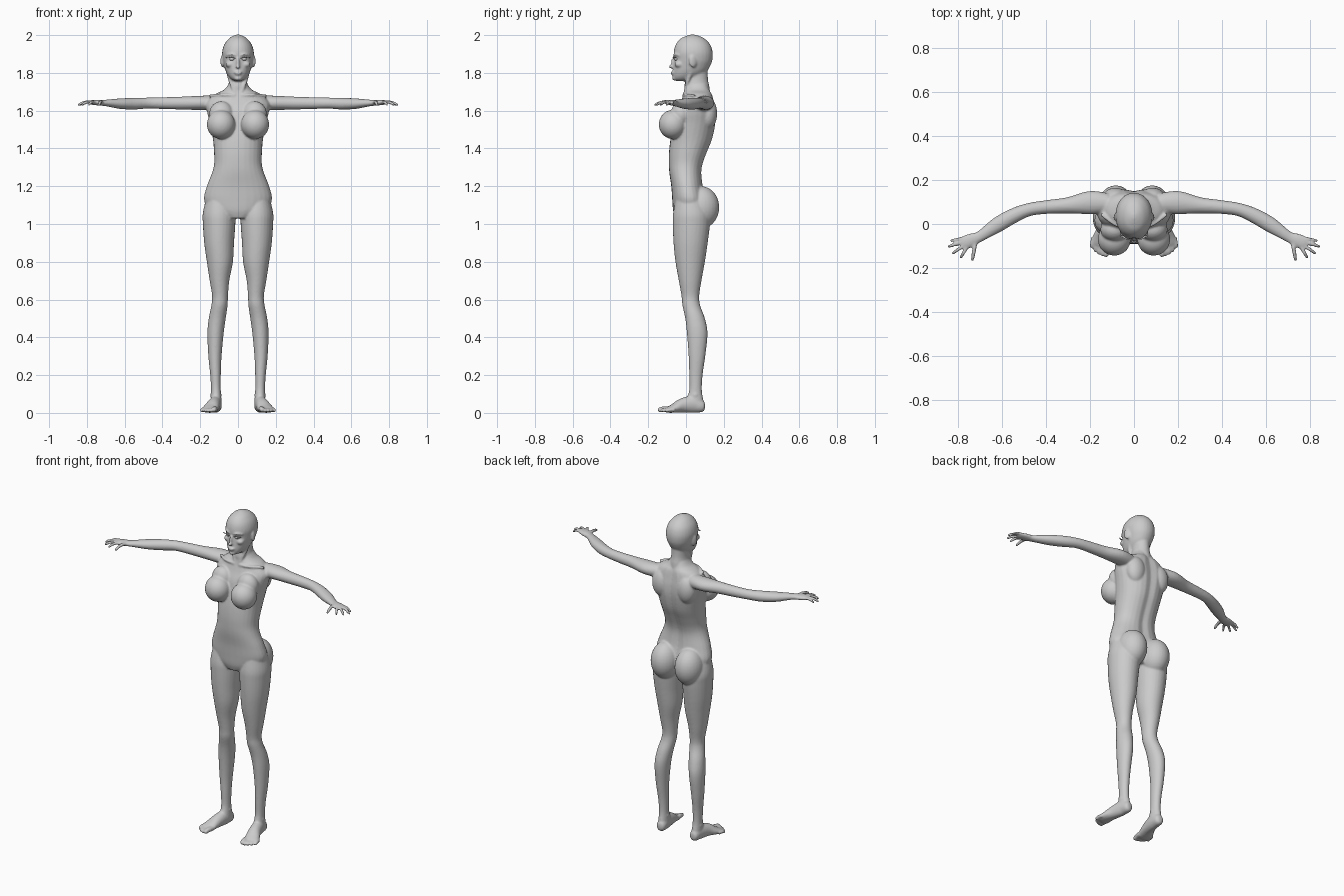
import bpy, bmesh, math
from mathutils import Vector, Matrix

N = 28
bm = bmesh.new()


def spline(rows, n=5):
    """Catmull-Rom resampling of rows of numbers."""
    out = []
    for i in range(len(rows) - 1):
        p0, p1, p2, p3 = (rows[max(0, min(len(rows) - 1, i + k))] for k in (-1, 0, 1, 2))
        for j in range(n):
            t = j / n
            out.append([0.5 * (2 * b + (c - a) * t + (2 * a - 5 * b + 4 * c - d) * t * t
                               + (3 * b - a - 3 * c + d) * t ** 3)
                        for a, b, c, d in zip(p0, p1, p2, p3)])
    out.append(list(rows[-1]))
    return out


def skin(bm, rings):
    """Join rings of points into a closed tube."""
    vs = [[bm.verts.new(p) for p in r] for r in rings]
    for a, b in zip(vs, vs[1:]):
        for i in range(len(a)):
            k = (i + 1) % len(a)
            bm.faces.new((a[i], a[k], b[k], b[i]))
    bm.faces.new(vs[0][::-1])
    bm.faces.new(vs[-1])


def sq(v, e):
    return math.copysign(abs(v) ** e, v)


def stack(rows, s=1, e=0.92, groove=0.0):
    """Level sections: z, centre x, half width, front y, back y."""
    rings = []
    for z, cx, w, yf, yb in spline(rows):
        ring = []
        for i in range(N):
            a = 2 * math.pi * i / N
            x = w * sq(math.cos(a), e)
            y = (yf + yb) / 2 + (yb - yf) / 2 * sq(math.sin(a), e)
            if math.sin(a) > 0:
                y -= groove * math.exp(-(x / 0.025) ** 2)
            ring.append(Vector((s * (cx + x), y, z)))
        rings.append(ring)
    skin(bm, rings)


def tube(rows, s=1, n=5, target=None):
    """Sections along a path: x, y, z, side radius, upward radius."""
    rows = spline(rows, n)
    pts = [Vector(r[:3]) for r in rows]
    rings = []
    for i, r in enumerate(rows):
        t = (pts[min(i + 1, len(pts) - 1)] - pts[max(i - 1, 0)]).normalized()
        side = t.cross(Vector((0, 0, 1))).normalized()
        up = side.cross(t)
        ring = []
        for k in range(N):
            a = 2 * math.pi * k / N
            p = pts[i] + side * r[3] * math.cos(a) + up * r[4] * math.sin(a)
            ring.append(Vector((s * p.x, p.y, p.z)))
        rings.append(ring)
    skin(target or bm, rings)


def ball(c, r, s=1, rot=0.0, target=None):
    m = (Matrix.Translation((s * c[0], c[1], c[2])) @ Matrix.Rotation(s * rot, 4, 'Z')
         @ Matrix.Diagonal((*r, 1)))
    bmesh.ops.create_uvsphere(target or bm, u_segments=28, v_segments=18, radius=1, matrix=m)


def digit(a, b, r, lift, s):
    """Finger or toe from a to b with a rounded end."""
    a, b = Vector(a), Vector(b)
    rows = []
    for t, k in ((0, 1.05), (0.35, 1.0), (0.65, 0.95), (0.9, 0.8), (1, 0.35)):
        p = a.lerp(b, t)
        p.z += lift * math.sin(math.pi * t)
        rows.append((*p, r * k, r * k))
    tube(rows, s)


def finish(mesh_bm, name):
    bmesh.ops.recalc_face_normals(mesh_bm, faces=mesh_bm.faces)
    me = bpy.data.meshes.new(name)
    mesh_bm.to_mesh(me)
    mesh_bm.free()
    me.shade_smooth()
    ob = bpy.data.objects.new(name, me)
    bpy.context.collection.objects.link(ob)
    return ob


# head
stack([(2.003, 0, .006, .025, .045), (1.995, 0, .028, 0, .07), (1.98, 0, .05, -.03, .1),
       (1.95, 0, .073, -.054, .128), (1.91, 0, .084, -.065, .141), (1.87, 0, .081, -.063, .14),
       (1.84, 0, .074, -.066, .13), (1.81, 0, .065, -.069, .112), (1.785, 0, .052, -.07, .085),
       (1.766, 0, .034, -.066, .05), (1.757, 0, .014, -.052, .02)], e=.96)
# neck
stack([(1.85, 0, .045, .01, .115), (1.8, 0, .046, 0, .115), (1.76, 0, .047, -.003, .117),
       (1.72, 0, .054, -.01, .125), (1.66, 0, .06, 0, .13)], e=1)
# torso
stack([(1.74, 0, .05, .005, .119), (1.71, 0, .075, -.008, .13), (1.685, 0, .125, -.014, .142),
       (1.64, 0, .168, -.03, .152), (1.59, 0, .163, -.052, .16), (1.53, 0, .148, -.065, .159),
       (1.45, 0, .133, -.082, .143), (1.38, 0, .127, -.09, .115), (1.32, 0, .126, -.091, .093),
       (1.27, 0, .138, -.088, .085), (1.2, 0, .165, -.078, .092), (1.13, 0, .18, -.073, .108),
       (1.07, 0, .15, -.068, .11), (1.03, 0, .08, -.055, .09)], groove=.012)
# nose bridge, nose tip, lips and chin
for c, r in (((0, -.068, 1.853), (.009, .012, .028)), ((0, -.078, 1.832), (.012, .014, .009)),
             ((0, -.07, 1.803), (.022, .012, .005)), ((0, -.069, 1.794), (.018, .012, .005)),
             ((0, -.06, 1.771), (.02, .013, .012))):
    ball(c, r)

for s in (1, -1):
    # brow, cheek and ear
    tube([(.012, -.062, 1.892, .006, .004), (.035, -.058, 1.899, .007, .005),
          (.06, -.038, 1.893, .005, .004)], s)
    ball((.042, -.035, 1.845), (.024, .026, .018), s)
    ball((.082, .037, 1.862), (.009, .022, .034), s, .35)
    # collar bone, neck muscle and shoulder blade
    tube([(.015, -.012, 1.682, .008, .007), (.08, -.004, 1.684, .008, .007),
          (.15, .045, 1.68, .008, .007)], s)
    tube([(.06, .04, 1.84, .012, .012), (.04, .01, 1.76, .011, .011),
          (.015, -.006, 1.69, .008, .008)], s)
    ball((.085, .115, 1.585), (.06, .05, .085), s)
    # bust and seat
    ball((.09, -.07, 1.527), (.075, .074, .077), s, .25)
    ball((.088, -.025, 1.58), (.065, .055, .07), s)
    ball((.083, .079, 1.088), (.083, .097, .112), s)
    # leg
    stack([(1.15, .1, .065, -.05, .09), (1.06, .1, .086, -.068, .125), (1.0, .1, .086, -.07, .127),
           (.9, .1, .079, -.066, .115), (.8, .096, .069, -.056, .1), (.7, .098, .052, -.038, .082),
           (.62, .095, .042, -.024, .07), (.57, .098, .043, -.019, .075),
           (.5, .11, .045, -.004, .1), (.42, .119, .043, .005, .114), (.3, .122, .035, .014, .102),
           (.2, .119, .028, .017, .088), (.12, .117, .026, .017, .084),
           (.06, .116, .029, .0, .093), (.03, .116, .027, .01, .09)], s, 1)
    ball((.117, .05, .095), (.031, .02, .017), s)
    # foot and toes
    tube([(.113, .1, .03, .01, .012), (.114, .088, .032, .026, .03), (.118, .04, .045, .032, .045),
          (.13, -.02, .039, .036, .038), (.145, -.065, .024, .043, .024),
          (.152, -.095, .016, .044, .016), (.155, -.108, .013, .036, .01)], s)
    for i in range(5):
        x = .124 + .0165 * i
        r = (.0145, .0105, .0105, .01, .01)[i]
        digit((x - .004, -.085 + .006 * i, r + .005), (x + .004, -.15 + .0025 * i * i, r - .001), r, .004, s)
    # arm and palm
    tube([(.12, .095, 1.64, .045, .04), (.2, .097, 1.641, .053, .038), (.3, .085, 1.64, .037, .034),
          (.4, .077, 1.64, .031, .031), (.48, .065, 1.64, .03, .029), (.55, .037, 1.637, .034, .031),
          (.62, -.003, 1.637, .035, .028), (.68, -.043, 1.64, .027, .02),
          (.71, -.061, 1.641, .025, .016), (.745, -.075, 1.643, .031, .015),
          (.775, -.087, 1.644, .031, .012), (.787, -.092, 1.643, .024, .008)], s)
    # fingers and thumb
    for a, b, r in (((.775, -.064), (.838, -.076), .0075), ((.778, -.08), (.85, -.105), .0085),
                    ((.772, -.095), (.83, -.137), .0085), ((.76, -.104), (.792, -.158), .0085),
                    ((.722, -.085), (.737, -.17), .0095)):
        digit((*a, 1.645), (*b, 1.628), r, .008, s)

# fuse the parts into one smooth skin
body = finish(bm, "body")
rm = body.modifiers.new("fuse", 'REMESH')
rm.mode = 'VOXEL'
rm.voxel_size = .0055
rm.use_smooth_shade = True
sm = body.modifiers.new("soften", 'SMOOTH')
sm.factor = .5
sm.iterations = 5

# eyes and lashes
eyes, lashes = bmesh.new(), bmesh.new()
for s in (1, -1):
    ball((.031, -.049, 1.873), (.015, .014, .009), s, .35, eyes)
    tube([(.015, -.064, 1.876, .002, .0015), (.031, -.068, 1.884, .003, .0015),
          (.05, -.058, 1.88, .004, .0015), (.066, -.054, 1.882, .001, .001)], s, 5, lashes)
finish(eyes, "eyes")
finish(lashes, "eyelashes")
